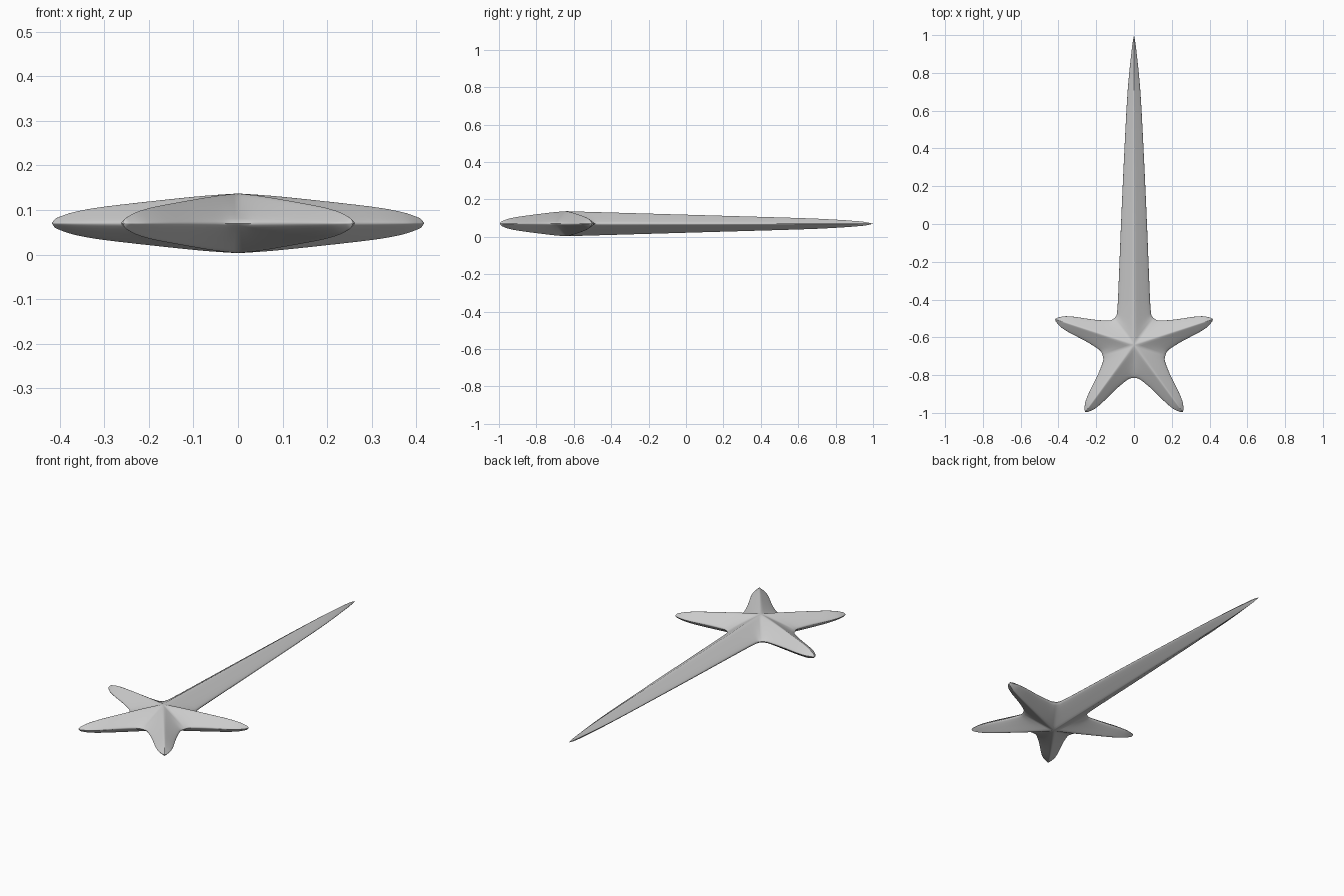
import bpy, bmesh, math
from mathutils import Vector

if "Cube" in bpy.data.objects:
    bpy.data.objects.remove(bpy.data.objects["Cube"])

CENTRE = Vector((0, -0.64, 0.07))

# Rows from hub to tip: ridge distance, ridge height, edge distance, edge half width
SHORT = [(0, .067, .142, .103), (.07, .0625, .158, .086), (.2, .050, .236, .063),
         (.34, .034, .350, .043), (.39, .0245, .395, .031), (.417, .016, .420, .018),
         (.431, .010, .433, .009), (.439, 0, .439, 0)]
LONG = [(0, .067, .142, .103), (.08, .0645, .158, .092), (.2, .061, .200, .087),
        (.75, .045, .75, .064), (1.34, .027, 1.34, .034), (1.5, .018, 1.5, .019),
        (1.6, .009, 1.6, .007), (1.64, 0, 1.64, 0)]
# Cross-section from ridge (0) to rim (1): position, relative height
SECTION = [(0, 1), (.06, .975), (.16, .89), (.33, .73), (.55, .525),
           (.78, .30), (.91, .16), (.97, .08), (1, 0)]


def smooth_rows(rows, steps=4):
    """Monotone cubic interpolation between the rows of an arm."""
    pts = [Vector(r) for r in rows]
    slopes = []
    for i in range(len(pts)):
        d0 = pts[max(i, 1)] - pts[max(i, 1) - 1]
        j = min(i, len(pts) - 2)
        d1 = pts[j + 1] - pts[j]
        slopes.append(Vector([2 * a * b / (a + b) if a * b > 0 else 0
                              for a, b in zip(d0, d1)]))
    out = []
    for i in range(len(pts) - 1):
        for k in range(steps):
            t = k / steps
            out.append(pts[i] * (2*t**3 - 3*t**2 + 1) + slopes[i] * (t**3 - 2*t*t + t)
                       + pts[i + 1] * (3*t*t - 2*t**3) + slopes[i + 1] * (t**3 - t*t))
    return out + [pts[-1]]


def add_half_arm(bm, rows, angle, side, up):
    """One quarter skin of an arm: ridge to rim, left/right and top/bottom."""
    ax = Vector((math.sin(angle), math.cos(angle), 0))
    across = Vector((ax.y, -ax.x, 0)) * side
    grid = []
    for ra, h, ea, eb in rows:
        grid.append([bm.verts.new(CENTRE + ax * (ra + (ea - ra) * v) + across * (eb * v)
                                  + Vector((0, 0, up * h * z))) for v, z in SECTION])
    for r0, r1 in zip(grid, grid[1:]):
        for j in range(len(SECTION) - 1):
            bm.faces.new((r0[j], r0[j + 1], r1[j + 1], r1[j]))


# Star body: one long arm and four short arms around the hub
bm = bmesh.new()
for i in range(5):
    rows = smooth_rows(LONG if i == 0 else SHORT)
    for side in (1, -1):
        for up in (1, -1):
            add_half_arm(bm, rows, math.radians(72 * i), side, up)
bmesh.ops.remove_doubles(bm, verts=bm.verts, dist=0.0003)
bmesh.ops.recalc_face_normals(bm, faces=bm.faces)
mesh = bpy.data.meshes.new("star_with_long_arm")
bm.to_mesh(mesh)
bm.free()
star = bpy.data.objects.new("star_with_long_arm", mesh)
bpy.context.collection.objects.link(star)
bpy.context.view_layer.objects.active = star
star.select_set(True)
bpy.ops.object.shade_smooth_by_angle(angle=math.radians(65))
